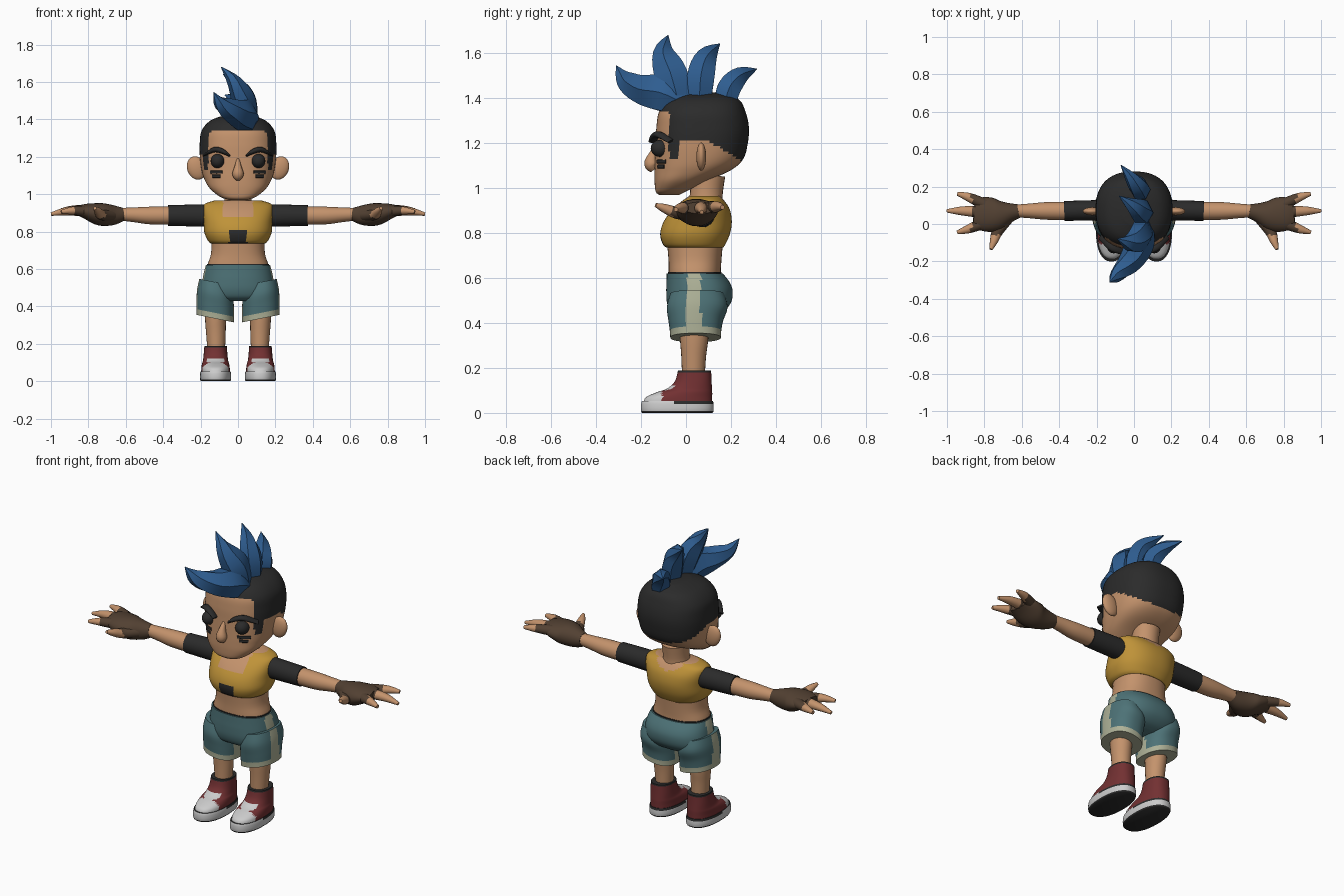
import bpy, bmesh, math
from mathutils import Vector, Matrix
from mathutils.bvhtree import BVHTree

cube = bpy.data.objects.get("Cube")
if cube:
    bpy.data.objects.remove(cube)


def material(name, r, g, b):
    m = bpy.data.materials.new(name)
    m.use_nodes = True
    m.diffuse_color = (r, g, b, 1)
    bsdf = next(n for n in m.node_tree.nodes if n.type == 'BSDF_PRINCIPLED')
    bsdf.inputs["Base Color"].default_value = (r, g, b, 1)
    bsdf.inputs["Roughness"].default_value = 0.8
    return m


SKIN = material("skin", .55, .29, .15)
CHARCOAL = material("charcoal", .024, .024, .024)
BLUE = material("hair blue", .028, .11, .28)
YELLOW = material("mustard", .52, .29, .04)
TEAL = material("teal", .075, .17, .185)
CREAM = material("cream", .42, .44, .31)
BROWN = material("glove brown", .085, .052, .032)
RED = material("shoe red", .17, .03, .032)
WHITE = material("shoe white", .6, .6, .6)
parts = []


def finish(name, bm, mats, rule=None, mirror=False, angle=40):
    bmesh.ops.recalc_face_normals(bm, faces=bm.faces)
    bm.normal_update()
    for f in bm.faces:
        if rule:
            f.material_index = rule(f.calc_center_median(), f.normal)
    mesh = bpy.data.meshes.new(name)
    bm.to_mesh(mesh)
    bm.free()
    for m in mats:
        mesh.materials.append(m)
    ob = bpy.data.objects.new(name, mesh)
    bpy.context.scene.collection.objects.link(ob)
    if mirror:
        ob.modifiers.new("mirror", 'MIRROR').use_clip = False
        ob.modifiers["mirror"].use_mirror_merge = False
    parts.append((ob, angle))
    return ob


def smooth(rows, k):
    """Catmull-Rom interpolation between rows of numbers."""
    out = []
    for i in range(len(rows) - 1):
        quad = (rows[max(i - 1, 0)], rows[i], rows[i + 1], rows[min(i + 2, len(rows) - 1)])
        for j in range(k):
            t = j / k
            out.append(tuple(.5 * (2 * b + (c - a) * t + (2 * a - 5 * b + 4 * c - d) * t * t
                                   + (3 * b - a - 3 * c + d) * t ** 3) for a, b, c, d in zip(*quad)))
    return out + [tuple(rows[-1])]


def skin_rings(rings):
    bm = bmesh.new()
    loops = [[bm.verts.new(p) for p in ring] for ring in rings]
    n = len(loops[0])
    for lo, hi in zip(loops, loops[1:]):
        for i in range(n):
            bm.faces.new((lo[i], lo[(i + 1) % n], hi[(i + 1) % n], hi[i]))
    bm.faces.new(loops[0])
    bm.faces.new(loops[-1])
    return bm


def loft(name, rows, mats, rule=None, xc=0, power=2.3, k=4, sides=48, tilt=0, mirror=False):
    """Stack of rounded outlines; each row is z, half width, front y, back y."""
    rings = []
    for z, hx, yf, yb in smooth(rows, k):
        ring = []
        for i in range(sides):
            a = math.tau * (i + .5) / sides
            c, s = math.cos(a), math.sin(a)
            x = math.copysign(abs(c) ** (2 / power), c) * hx
            y = math.copysign(abs(s) ** (2 / power), s) * (yb - yf) / 2 + (yf + yb) / 2
            ring.append((x + xc, y, z + x * tilt))
        rings.append(ring)
    return finish(name, skin_rings(rings), mats, rule, mirror)


def tube(name, rows, mats, rule=None, ref=(0, 1, 0), k=4, sides=16, mirror=False, angle=40):
    """Swept limb; each row is x, y, z, radius along ref, radius across it."""
    rows = smooth(rows, k)
    pts = [Vector(r[:3]) for r in rows]
    rings = []
    for i, r in enumerate(rows):
        t = (pts[min(i + 1, len(pts) - 1)] - pts[max(i - 1, 0)]).normalized()
        u = Vector(ref)
        u = (u - t * u.dot(t)).normalized()
        v = t.cross(u)
        rings.append([pts[i] + u * r[3] * math.cos(math.tau * j / sides)
                      + v * r[4] * math.sin(math.tau * j / sides) for j in range(sides)])
    return finish(name, skin_rings(rings), mats, rule, mirror, angle)


def ellipsoid(name, centre, radii, mat, turn=0):
    bm = bmesh.new()
    bmesh.ops.create_uvsphere(bm, u_segments=20, v_segments=12, radius=1, matrix=Matrix.Translation(centre)
                              @ Matrix.Rotation(turn, 4, 'Y') @ Matrix.Diagonal((*radii, 1)))
    return finish(name, bm, [mat], mirror=True)


# Head with close-cropped hair and sideburns
def crop(c, n):
    if c.y < -.075:
        return int(c.z > 1.335)
    if c.y < -.035 and c.z > 1.135:
        return 1
    return int(c.z > 1.215 - max(0, c.y - .09) * .6)


head = loft("head", [(.97, .05, -.12, -.03), (.985, .095, -.135, 0), (1.03, .15, -.14, .09),
                     (1.08, .18, -.14, .2), (1.13, .195, -.138, .255), (1.2, .204, -.135, .275),
                     (1.27, .205, -.132, .28), (1.34, .194, -.12, .265), (1.395, .145, -.08, .235),
                     (1.425, .06, 0, .16)], [SKIN, CHARCOAL], crop, power=2.4, k=6, sides=80)
face = BVHTree.FromPolygons([v.co for v in head.data.vertices], [p.vertices for p in head.data.polygons])


def on_face(x, z, lift=0):
    return face.ray_cast(Vector((x, -1, z)), Vector((0, 1, 0)))[0].y - lift


# Face details
ellipsoid("ears", (.222, .068, 1.14), (.05, .022, .064), SKIN, .35)
ellipsoid("eyes", (.109, -.115, 1.177), (.037, .042, .038), CHARCOAL)
tube("nose", [(0, -.122, 1.195, .006, .008), (0, -.145, 1.15, .018, .02), (0, -.154, 1.108, .031, .032),
              (0, -.14, 1.084, .018, .02)], [SKIN], ref=(1, 0, 0))
tube("eyebrows", [(x, on_face(x, z, .015), z, .02, r) for x, z, r in
                  [(.045, 1.205, .006), (.08, 1.228, .013), (.125, 1.238, .014), (.178, 1.21, .005)]],
     [CHARCOAL], mirror=True)
for name, z, half in (("upper_cheek_stripes", 1.118, .031), ("lower_cheek_stripes", 1.096, .022)):
    tube(name, [(x, on_face(x, z), z, .005, .009) for x in (.115 - half, .115, .115 + half)],
         [CHARCOAL], sides=8, mirror=True)

# Swept-back crest of hair spikes, largest at the front
SPIKES = {
    "front_spike": [(.05, .0, 1.37, .05, .06), (.035, -.1, 1.42, .075, .09), (-.02, -.2, 1.44, .065, .07),
                    (-.09, -.27, 1.48, .04, .045), (-.13, -.31, 1.545, .002, .002)],
    "tall_spike": [(.05, -.03, 1.37, .05, .07), (.03, -.065, 1.5, .065, .085),
                   (-.02, -.1, 1.6, .04, .052), (-.09, -.08, 1.68, .002, .002)],
    "rear_spike": [(.05, .06, 1.37, .05, .055), (.04, .065, 1.49, .06, .07),
                   (0, .09, 1.58, .042, .052), (-.08, .15, 1.642, .002, .002)],
    "back_spike": [(.04, .17, 1.35, .04, .05), (.03, .19, 1.44, .055, .06),
                   (-.01, .24, 1.5, .038, .042), (-.07, .315, 1.53, .002, .002)]}
for name, rows in SPIKES.items():
    tube(name, rows, [BLUE], ref=(1, 0, 0), sides=6, angle=35)

# Neck, waist and cropped top
tube("neck", [(0, .09, .9, .085, .08), (0, .09, .97, .072, .073), (0, .1, 1.06, .075, .075)],
     [SKIN], ref=(1, 0, 0), sides=24)
loft("waist", [(.56, .165, -.075, .16), (.62, .163, -.077, .155), (.68, .145, -.078, .158),
               (.76, .14, -.085, .165)], [SKIN])


def top_colours(c, n):
    if c.y < 0 and abs(c.x) < .047 and c.z < .81:
        return 2
    neckline = .875 if c.y < .05 else .915 + abs(c.x) * .4
    return int(abs(c.x) < .082 and c.z > neckline)


loft("cropped_top", [(.735, .142, -.085, .165), (.75, .16, -.103, .175), (.795, .18, -.115, .195),
                     (.85, .184, -.1, .204), (.905, .19, -.06, .195), (.945, .182, -.015, .17),
                     (.965, .13, .015, .15)], [YELLOW, SKIN, CHARCOAL], top_colours, sides=72)
loft("waistband", [(.6, .166, -.08, .158), (.626, .166, -.08, .158)], [CHARCOAL], k=1)


# Shorts with side stripe and hem
def stripe(c, n):
    return int(n.x > .6 and .005 < c.y < .065 or n.x < -.6 and .005 < c.y < .065)


def hem(c, n):
    return int(stripe(c, n) or c.z - (c.x - .12) * .2 < .362)


loft("shorts_seat", [(.62, .172, -.086, .165), (.58, .183, -.087, .195), (.54, .19, -.088, .208),
                     (.49, .195, -.085, .2), (.45, .185, -.07, .165), (.43, .15, -.04, .12)],
     [TEAL, CREAM], stripe, sides=72)
loft("shorts_legs", [(.53, .085, -.07, .17), (.47, .097, -.085, .185), (.41, .1, -.078, .165),
                     (.365, .1, -.072, .157), (.335, .1, -.07, .155)],
     [TEAL, CREAM], hem, xc=.122, tilt=.2, mirror=True)

# Legs
tube("legs", [(.118, .035, .42, .06, .065), (.12, .036, .33, .056, .063), (.118, .034, .25, .052, .055),
              (.116, .033, .15, .046, .05)], [SKIN], ref=(1, 0, 0), sides=24, mirror=True)


# High-top shoes
def sole_colours(c, n):
    return int(c.z < .009 or (c.z > .038 and c.y > -.06))


def shoe_colours(c, n):
    toe = c.y < -.105
    strap = c.y < -.035 and .098 < c.z < .122 and abs(c.x - .12) < .045
    return 2 if c.z > .178 else int(toe or strap)


loft("shoe_soles", [(0, .078, -.195, .118), (.008, .083, -.2, .123), (.04, .083, -.2, .123),
                    (.052, .08, -.196, .12)], [WHITE, CHARCOAL], sole_colours, xc=.12, k=2, mirror=True)
loft("shoe_uppers", [(.045, .077, -.19, .117), (.07, .076, -.178, .117), (.092, .073, -.13, .117),
                     (.108, .068, -.085, .116), (.14, .064, -.05, .114), (.188, .06, -.036, .112)],
     [RED, WHITE, CHARCOAL], shoe_colours, xc=.12, mirror=True)

# Arms with dark sleeves
tube("sleeves", [(.14, .075, .885, .055, .06), (.26, .072, .886, .054, .058), (.373, .07, .886, .053, .055)],
     [CHARCOAL], sides=24, mirror=True)
tube("forearms", [(.35, .07, .886, .049, .049), (.47, .07, .886, .047, .047), (.56, .07, .89, .039, .039),
                  (.64, .07, .893, .033, .033)], [SKIN], sides=24, mirror=True)

# Fingerless gloves and fingers
tube("gloves", [(.615, .07, .893, .036, .036), (.67, .06, .888, .055, .054), (.74, .048, .893, .088, .06),
                (.81, .055, .908, .09, .042), (.855, .06, .912, .07, .026)], [BROWN], sides=24, mirror=True)
FINGERS = {
    "rear_fingers": [(.8, .105, .912, .032, .03), (.88, .142, .918, .024, .022), (.945, .162, .915, .01, .01)],
    "middle_fingers": [(.82, .065, .912, .032, .03), (.92, .07, .908, .024, .022), (1, .07, .893, .009, .009)],
    "front_fingers": [(.8, .008, .908, .032, .03), (.88, -.025, .912, .024, .022), (.945, -.045, .905, .01, .01)]}
for name, rows in FINGERS.items():
    tube(name, rows, [BROWN, SKIN], lambda c, n: int(c.x > .87), mirror=True)
tube("thumbs", [(.68, .03, .885, .035, .032), (.73, -.04, .89, .03, .027), (.75, -.095, .91, .021, .02),
                (.765, -.135, .925, .009, .009)], [BROWN, SKIN], lambda c, n: int(c.y < -.06),
     ref=(1, 0, 0), mirror=True)

# Smooth shading with crisp edges
for ob, angle in parts:
    bpy.ops.object.select_all(action='DESELECT')
    ob.select_set(True)
    bpy.context.view_layer.objects.active = ob
    bpy.ops.object.shade_smooth_by_angle(angle=math.radians(angle))
